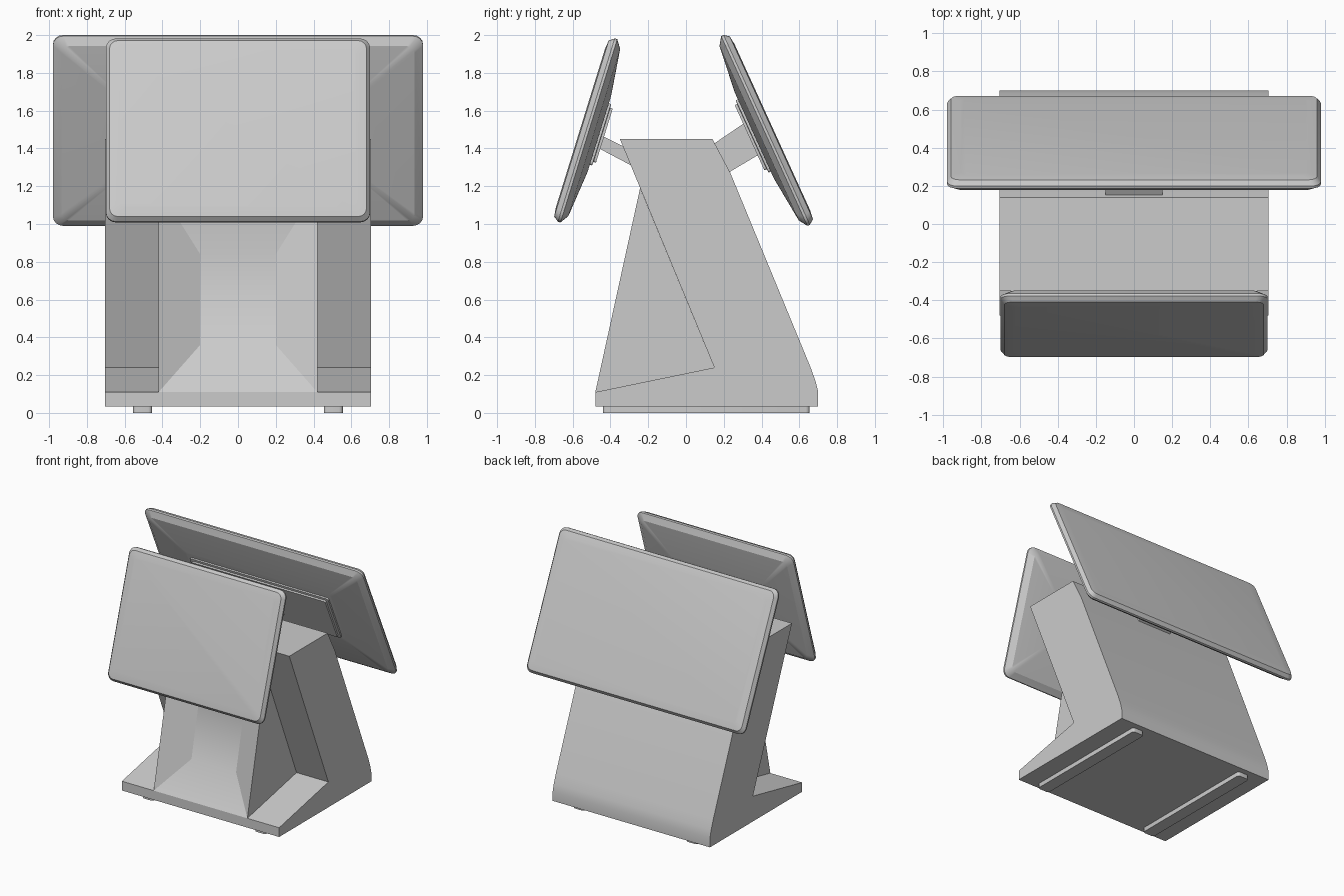
import bpy, bmesh
from math import sin, cos, pi, radians
from mathutils import Matrix

if "Cube" in bpy.data.objects:
    bpy.data.objects.remove(bpy.data.objects["Cube"])


def finish(bm, name):
    bmesh.ops.recalc_face_normals(bm, faces=bm.faces)
    mesh = bpy.data.meshes.new(name)
    bm.to_mesh(mesh)
    bm.free()
    ob = bpy.data.objects.new(name, mesh)
    bpy.context.collection.objects.link(ob)
    bpy.ops.object.select_all(action='DESELECT')
    ob.select_set(True)
    bpy.context.view_layer.objects.active = ob
    bpy.ops.object.shade_smooth_by_angle(angle=radians(25))
    return ob


def loft(bm, rings):
    """Skin equal-length closed rings and cap both ends."""
    rows = [[bm.verts.new(p) for p in r] for r in rings]
    n = len(rows[0])
    for a, b in zip(rows, rows[1:]):
        for i in range(n):
            j = (i + 1) % n
            bm.faces.new((a[i], a[j], b[j], b[i]))
    bm.faces.new(rows[0])
    bm.faces.new(rows[-1])


def side_profile(name, pts, half_width):
    """Extrude a (y, z) outline across x."""
    bm = bmesh.new()
    loft(bm, [[(x, y, z) for y, z in pts] for x in (-half_width, half_width)])
    return finish(bm, name)


def rounded_rect(hx, hy, r, w, steps=4):
    ring = []
    for k, (sx, sy) in enumerate([(1, 1), (-1, 1), (-1, -1), (1, -1)]):
        for i in range(steps + 1):
            a = (k + i / steps) * pi / 2
            ring.append((sx * (hx - r) + r * cos(a), sy * (hy - r) + r * sin(a), w))
    return ring


def panel(name, layers, place):
    """Stack of rounded rectangles (half x, half height, radius, depth)."""
    bm = bmesh.new()
    loft(bm, [rounded_rect(*layer) for layer in layers])
    bm.transform(place)
    return finish(bm, name)


def display(prefix, hx, hv, plate, y, z, v_dir, side):
    """Tilted screen with a tapered back and a mounting plate."""
    vy, vz = v_dir
    wy, wz = side * vz, -side * vy
    place = Matrix(((1, 0, 0, 0), (0, vy, wy, y), (0, vz, wz, z), (0, 0, 0, 1)))
    px, pv = plate
    panel(prefix + "_screen", [
        (hx - .07, hv - .07, .03, .041),
        (hx - .02, hv - .02, .045, .035),
        (hx, hv, .055, .008),
        (hx, hv, .055, -.006),
        (hx - .045, hv - .045, .04, -.036),
        (px + .05, pv + .06, .02, -.064)], place)
    panel(prefix + "_mount_plate", [
        (px + .02, pv + .02, .015, -.05),
        (px + .02, pv + .02, .015, -.076),
        (px, pv, .012, -.078),
        (px, pv, .012, -.092)], place)


# Leaning column and base in one bent profile
side_profile("stand_body", [
    (-.48, .035), (.70, .035), (.70, .11), (.685, .17), (.66, .24), (.235, 1.27),
    (.14, 1.45), (-.35, 1.45), (.15, .24), (-.48, .11)], .705)

# Central front support with a sunken tapered face
bm = bmesh.new()
V = {}
for s in (-1, 1):
    for key, (x, y, z) in {"low": (.42, -.48, .11), "top": (.42, -.243, 1.19),
                           "back": (.42, .15, .24), "in_low": (.2, -.31, .36),
                           "in_top": (.2, -.205, .84)}.items():
        V[key, s] = bm.verts.new((s * x, y, z))
for a, b in (("low", "in_low"), ("in_low", "in_top"), ("in_top", "top"),
             ("top", "back"), ("back", "low")):
    bm.faces.new((V[a, -1], V[a, 1], V[b, 1], V[b, -1]))
for s in (-1, 1):
    bm.faces.new((V["low", s], V["top", s], V["back", s]))
    bm.faces.new((V["low", s], V["in_low", s], V["in_top", s], V["top", s]))
finish(bm, "front_support")

# Foot strips
for s, name in ((-1, "left_foot_strip"), (1, "right_foot_strip")):
    panel(name, [(.05, .547, .02, 0), (.05, .547, .02, .04)],
          Matrix.Translation((s * .505, .107, 0)))

# Large rear display and small front display
display("rear", .98, .552, (.6, .19), .42, 1.495, (-.414, .910), 1)
display("front", .70, .508, (.37, .15), -.52, 1.495, (.296, .955), -1)

# Necks joining displays to the column
side_profile("rear_neck", [(.12, 1.41), (.155, 1.43), (.31, 1.535),
                           (.39, 1.37), (.23, 1.275), (.17, 1.3)], .15)
side_profile("front_neck", [(-.46, 1.475), (-.32, 1.405), (-.26, 1.3),
                            (-.29, 1.31), (-.47, 1.405)], .15)
